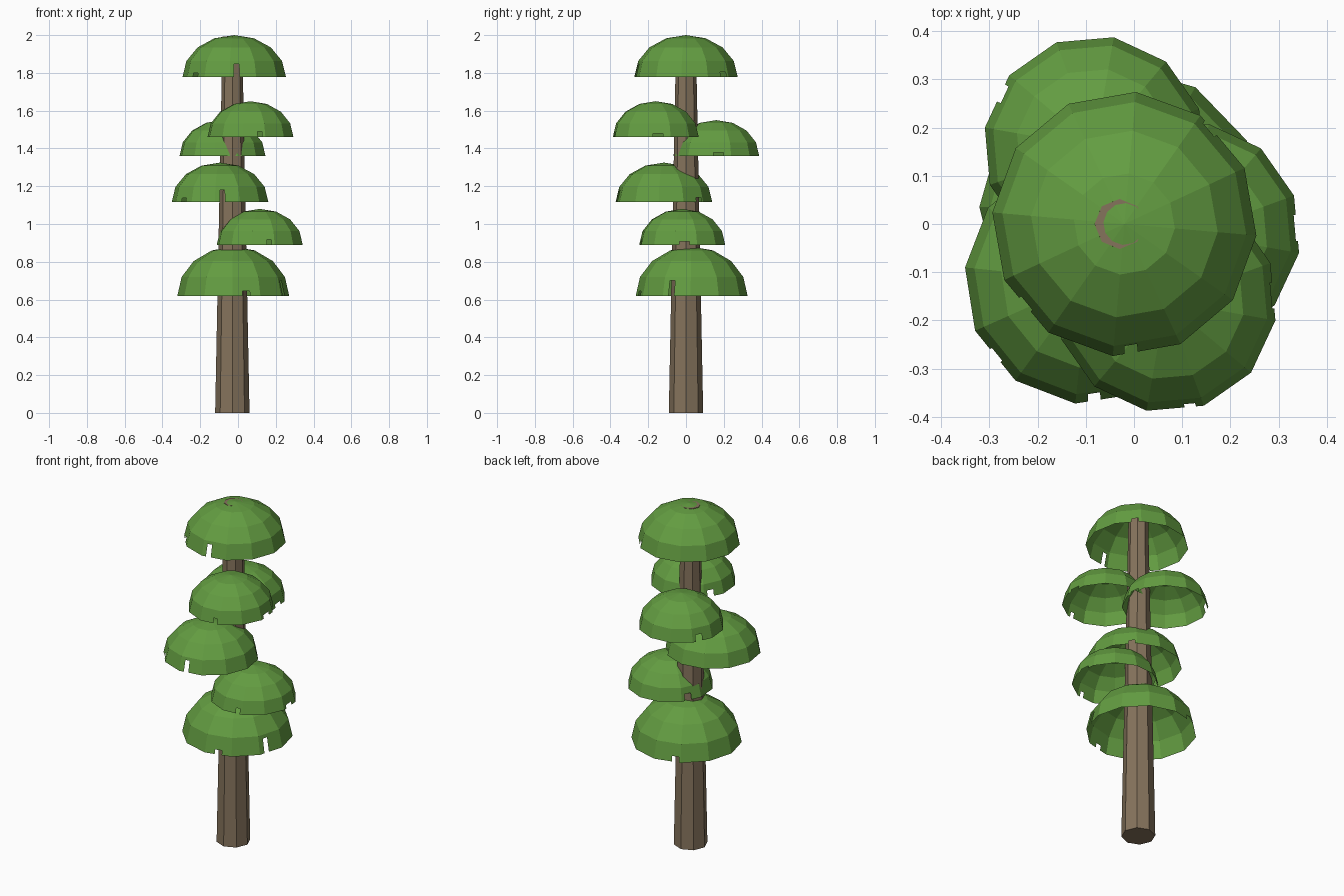
import bpy, bmesh, math

if "Cube" in bpy.data.objects:
    bpy.data.objects.remove(bpy.data.objects["Cube"])


def material(name, rgb):
    m = bpy.data.materials.new(name)
    m.diffuse_color = (*rgb, 1.0)
    m.use_nodes = True
    m.node_tree.nodes["Principled BSDF"].inputs["Base Color"].default_value = m.diffuse_color
    return m


GREEN = material("leaf green", (0.125, 0.335, 0.053))
BROWN = material("bark brown", (0.235, 0.172, 0.107))


def finish(bm, name, mat):
    me = bpy.data.meshes.new(name)
    bm.to_mesh(me)
    bm.free()
    me.materials.append(mat)
    ob = bpy.data.objects.new(name, me)
    bpy.context.collection.objects.link(ob)
    return ob


# Tapered eight-sided trunk running right up into the top canopy
bm = bmesh.new()
bmesh.ops.create_cone(bm, cap_ends=True, segments=8, radius1=0.091, radius2=0.052, depth=1.993)
bmesh.ops.translate(bm, verts=bm.verts, vec=(-0.03, 0, 1.993 / 2))
finish(bm, "trunk", BROWN)

# Rim notches: (angle, half width in degrees, depth as share of the lowest band)
LARGE = [(-87, 3, 0.8), (48, 4, 0.3), (-141, 4, 0.25)]
SMALL = [(-77, 3, 0.4), (3, 7, 0.25), (150, 5, 0.5)]


def canopy(name, x, y, z, r, h, offset, notches, turn=0):
    """Open flattened dome, 12 sides and 4 bands, with small notches in its rim."""
    cuts = [((a + turn) % 360, w, d) for a, w, d in notches]
    angles = {round((offset + 30 * k) % 360, 3) for k in range(12)}
    for a, w, d in cuts:
        angles |= {round((a - w) % 360, 3), round((a + w) % 360, 3)}
    angles = sorted(angles)
    n = len(angles)

    def point(a, t):
        # t = band position; linear inside each band, chords between the 12 corners
        i = min(int(t), 3)
        f = t - i
        e0, e1 = math.radians(22.5 * i), math.radians(22.5 * (i + 1))
        rr = r * (math.cos(e0) * (1 - f) + math.cos(e1) * f)
        zz = h * (math.sin(e0) * (1 - f) + math.sin(e1) * f)
        chord = math.cos(math.radians(15)) / math.cos(math.radians((a - offset) % 30 - 15))
        q = math.radians(a)
        return (x + rr * chord * math.cos(q), y + rr * chord * math.sin(q), z + zz)

    bm = bmesh.new()
    rings = [[bm.verts.new(point(a, t)) for a in angles] for t in (1, 2, 3)]
    apex = bm.verts.new((x, y, z + h))
    for j in range(n):
        k = (j + 1) % n
        a, b = angles[j], angles[k]
        mid = a + ((b - a) % 360) / 2
        low = 0
        for c, w, d in cuts:
            if abs((mid - c + 180) % 360 - 180) < w:
                low = d
        # lowest band, raised where a notch is
        bm.faces.new((bm.verts.new(point(a, low)), bm.verts.new(point(b, low)),
                      rings[0][k], rings[0][j]))
        for lo, up in zip(rings, rings[1:]):
            bm.faces.new((lo[j], lo[k], up[k], up[j]))
        bm.faces.new((rings[2][j], rings[2][k], apex))
    bmesh.ops.remove_doubles(bm, verts=bm.verts, dist=1e-5)
    finish(bm, name, GREEN)


# Six staggered canopies, bottom to top
canopy("canopy_bottom", -0.025, 0.03, 0.62, 0.296, 0.26, -1, LARGE, 65)
canopy("canopy_right", 0.115, -0.02, 0.89, 0.231, 0.19, -10, SMALL)
canopy("canopy_front_left", -0.095, -0.117, 1.117, 0.257, 0.208, -6, LARGE)
canopy("canopy_back_left", -0.082, 0.16, 1.36, 0.231, 0.19, -10, SMALL)
canopy("canopy_front_right", 0.066, -0.16, 1.46, 0.231, 0.19, -10, SMALL)
canopy("canopy_top", -0.02, 0.0, 1.778, 0.275, 0.222, -5, LARGE)
